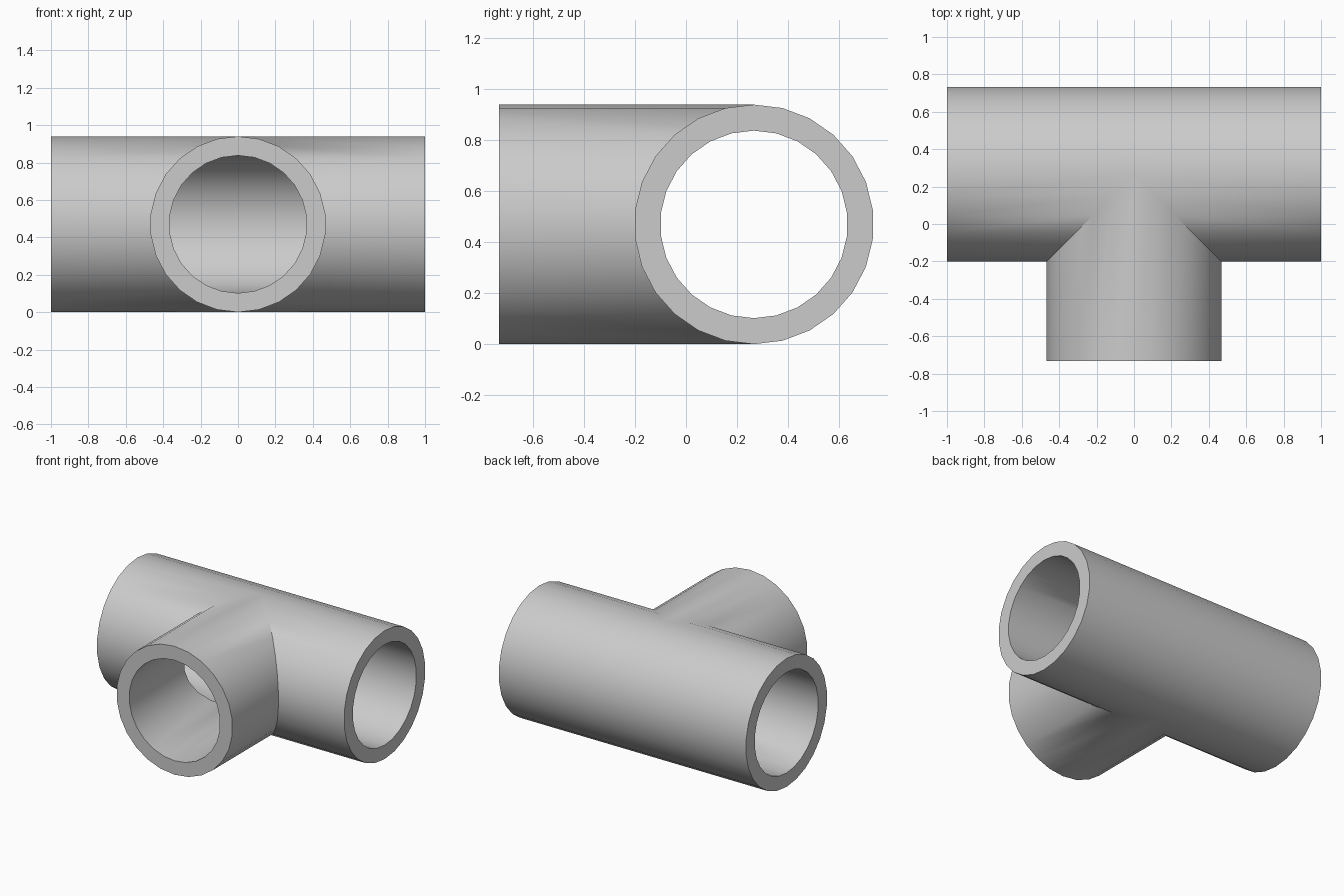
import bpy, bmesh, math

OUTER, INNER = 0.47, 0.368
SIDES = 26
LENGTH = 1.0                                        # each arm, from the junction
FLAT = OUTER * math.cos(math.pi / SIDES)            # half width across the flats
AXIS_Y = (LENGTH - FLAT) / 2                        # centres the fitting front to back
AXIS_Z = OUTER

cube = bpy.data.objects.get("Cube")
if cube:
    bpy.data.objects.remove(cube, do_unlink=True)

grey = bpy.data.materials.new("pipe grey")
grey.use_nodes = True
colour = (0.6, 0.6, 0.6, 1)
grey.diffuse_color = colour
grey.node_tree.nodes["Principled BSDF"].inputs["Base Color"].default_value = colour

bm = bmesh.new()


def ring(radius, place, reach):
    """Ring of vertices; reach gives each one's distance along the arm."""
    verts = []
    for k in range(SIDES):
        a = 2 * math.pi * k / SIDES
        u, w = radius * math.sin(a), radius * math.cos(a)
        x, y = place(reach(u), u)
        verts.append(bm.verts.new((x, y + AXIS_Y, w + AXIS_Z)))
    return verts


def bridge(a, b):
    for i in range(SIDES):
        j = (i + 1) % SIDES
        bm.faces.new((a[i], a[j], b[j], b[i]))


def arm(place, mitre):
    """Hollow arm: flat rim at the open end, mitred at the junction."""
    rims = []
    for radius in (OUTER, INNER):
        rim = ring(radius, place, lambda u: LENGTH)
        bridge(rim, ring(radius, place, mitre))
        rims.append(rim)
    bridge(*rims)


# Straight run: mitred on the front half, meeting flush on the back half
for side in (1, -1):
    arm(lambda d, u: (side * d, u), lambda u: max(0, -u))
# Front branch: mitred on both sides
arm(lambda d, u: (u, -d), abs)

# Weld the three arms into one closed shell
bmesh.ops.remove_doubles(bm, verts=bm.verts, dist=0.0005)
bmesh.ops.recalc_face_normals(bm, faces=bm.faces)

mesh = bpy.data.meshes.new("pipe_tee")
bm.to_mesh(mesh)
bm.free()
mesh.materials.append(grey)
tee = bpy.data.objects.new("pipe_tee", mesh)
bpy.context.collection.objects.link(tee)

bpy.ops.object.select_all(action="DESELECT")
tee.select_set(True)
bpy.context.view_layer.objects.active = tee
bpy.ops.object.shade_smooth_by_angle(angle=math.radians(30))
